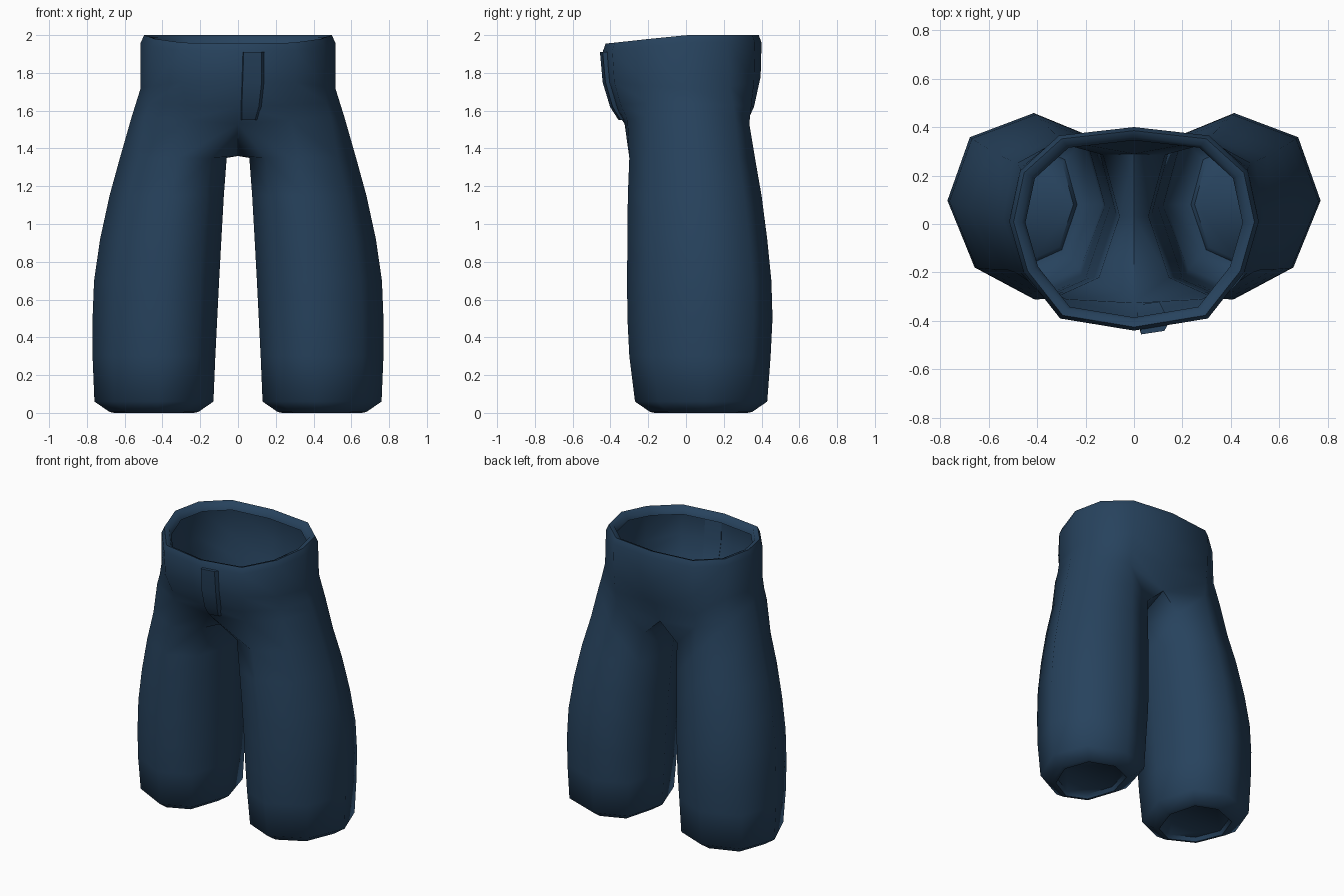
import bpy, bmesh, math

if "Cube" in bpy.data.objects:
    bpy.data.objects.remove(bpy.data.objects["Cube"])

denim = bpy.data.materials.new("dark navy denim")
denim.diffuse_color = (0.02, 0.055, 0.11, 1)
denim.use_nodes = True
denim.node_tree.nodes["Principled BSDF"].inputs["Base Color"].default_value = denim.diffuse_color


def make_object(name, bm, angle):
    bmesh.ops.recalc_face_normals(bm, faces=bm.faces)
    mesh = bpy.data.meshes.new(name)
    bm.to_mesh(mesh)
    bm.free()
    mesh.materials.append(denim)
    ob = bpy.data.objects.new(name, mesh)
    bpy.context.collection.objects.link(ob)
    bpy.ops.object.select_all(action='DESELECT')
    ob.select_set(True)
    bpy.context.view_layer.objects.active = ob
    bpy.ops.object.shade_smooth_by_angle(angle=math.radians(angle))
    return ob


def bridge(bm, a, b, closed):
    n = len(a)
    for i in range(n if closed else n - 1):
        j = (i + 1) % n
        bm.faces.new((a[i], a[j], b[j], b[i]))


# ---- trousers: right half, mirrored ----
bm = bmesh.new()
# half waist outline, centre front round the side to centre back
waist = [(0, -.44), (.305, -.39), (.455, -.2), (.515, .01), (.47, .22), (.31, .365), (0, .40)]
rim_z = [1.955, 1.96, 1.98, 2.0, 2.0, 2.0, 2.0]


def waist_ring(scale, dz):
    return [bm.verts.new((x * scale, (y + .02) * scale - .02, z + dz))
            for (x, y), z in zip(waist, rim_z)]


rings = [waist_ring(.87, -.05), waist_ring(.90, -.01), waist_ring(.965, 0), waist_ring(1, -.04)]
# hips, then the seam where the seat meets the leg
hips = [(0, -.425, 1.75), (.3, -.38, 1.75), (.455, -.2, 1.73), (.515, .01, 1.72),
        (.47, .23, 1.73), (.31, .36, 1.75), (0, .395, 1.78)]
low = [(0, -.385, 1.62), (.27, -.345, 1.63), (.47, -.2, 1.64), (.54, .02, 1.64),
       (.485, .25, 1.63), (.31, .345, 1.62), (0, .36, 1.62)]
seam = [(0, -.325, 1.53), (.28, -.31, 1.55), (.49, -.2, 1.57), (.562, .03, 1.57),
        (.50, .26, 1.56), (.31, .335, 1.53), (0, .29, 1.47)]
for pts in (hips, low, seam):
    rings.append([bm.verts.new(p) for p in pts])
for a, b in zip(rings, rings[1:]):
    bridge(bm, a, b, False)

# leg: eight-sided section fitted to bounds (x0, x1, y0, y1) at each height
section = [(.15, .12), (.46, 0), (.83, .17), (1, .53), (.86, .87), (.46, 1), (.12, .88), (0, .5)]
leg_rows = [(1.35, .06, .625, -.30, .365), (1.15, .075, .68, -.308, .40),
            (.92, .088, .73, -.31, .43), (.70, .10, .762, -.312, .452),
            (.50, .11, .77, -.31, .458), (.30, .12, .77, -.30, .448),
            (.06, .13, .76, -.27, .43), (.005, .21, .68, -.19, .35),
            (.0, .235, .655, -.165, .325), (.025, .25, .64, -.15, .31)]
crotch = bm.verts.new((0, .03, 1.36))
prev = rings[-1] + [crotch]
for z, x0, x1, y0, y1 in leg_rows:
    ring = [bm.verts.new((x0 + u * (x1 - x0), y0 + v * (y1 - y0), z)) for u, v in section]
    bridge(bm, prev, ring, True)
    prev = ring
bm.faces.new(prev)

# mirror the half and weld the centre line
geom = bm.verts[:] + bm.edges[:] + bm.faces[:]
bmesh.ops.mirror(bm, geom=geom, axis='X', merge_dist=.0005)
bmesh.ops.remove_doubles(bm, verts=bm.verts, dist=.0005)
make_object("trousers", bm, 60)

# ---- fly flap following the front of the seat ----
# rows: height, surface y at centre, left edge, right edge
fly_rows = [(1.91, -.44, .025, .14), (1.75, -.425, .02, .14),
            (1.62, -.385, .015, .125), (1.55, -.34, .015, .105)]
bm = bmesh.new()
prev = None
for z, y, xl, xr in fly_rows:
    loop = [bm.verts.new((x, y + x * .15 + d, z))
            for x, d in ((xl, .004), (xl + .005, -.02), (xr - .015, -.02), (xr, .004))]
    if prev:
        bridge(bm, prev, loop, True)
    else:
        bm.faces.new(loop)
    prev = loop
bm.faces.new(prev)
make_object("fly_flap", bm, 35)
